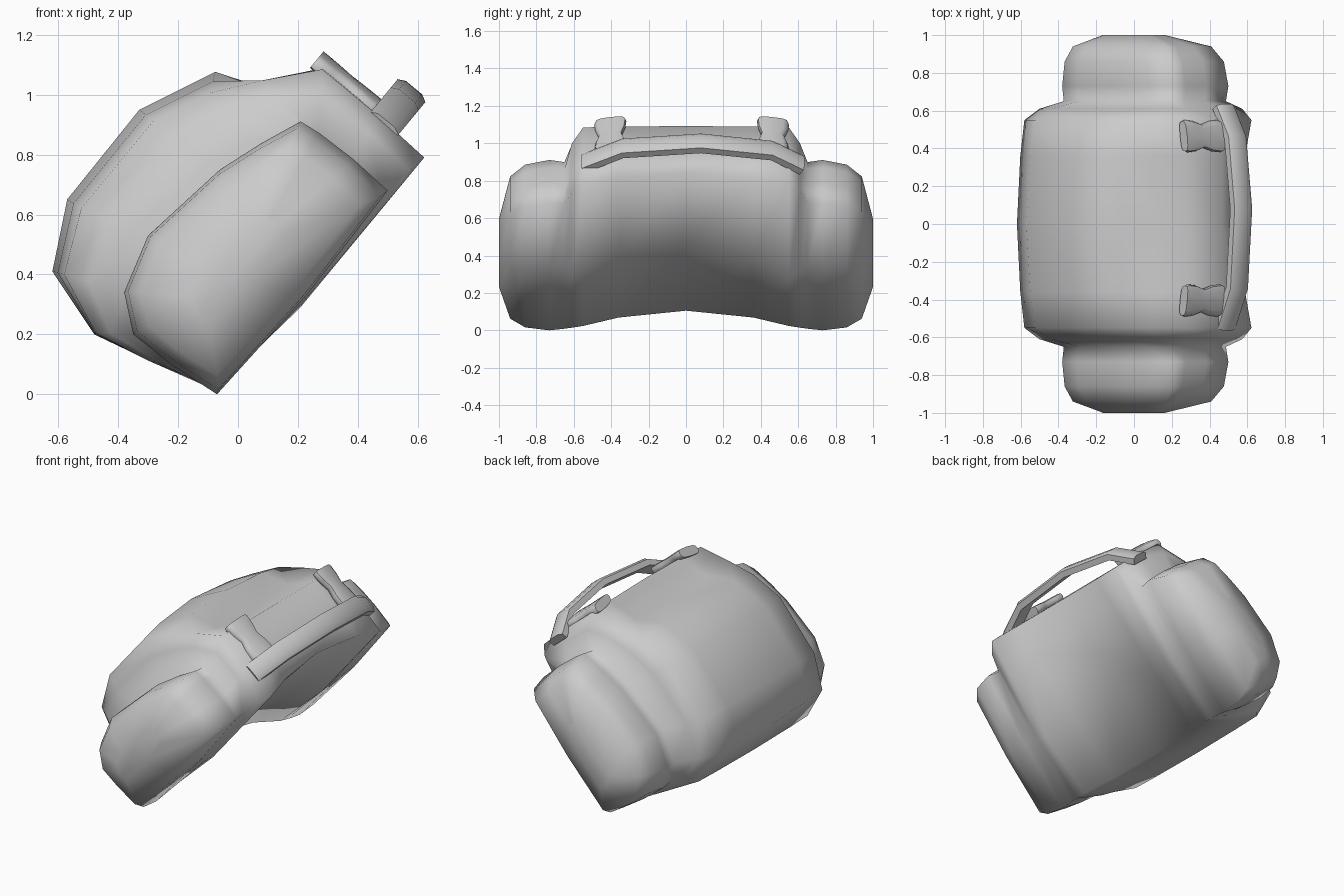
import bpy, bmesh, math
from mathutils import Vector

if "Cube" in bpy.data.objects:
    bpy.data.objects.remove(bpy.data.objects["Cube"], do_unlink=True)

grey = bpy.data.materials.new("light_grey")
grey.use_nodes = True
grey.diffuse_color = (0.6, 0.6, 0.6, 1)
grey.node_tree.nodes["Principled BSDF"].inputs["Base Color"].default_value = (0.6, 0.6, 0.6, 1)

# The bag leans: u runs up its back panel, w runs out through its thickness
U = Vector((0.637, 0, 0.771))
W = Vector((-0.771, 0, 0.637))
ORIGIN = Vector((-0.07, 0, 0))


def place(u, w, y):
    return ORIGIN + U * u + W * w + Vector((0, y, 0))


def loft(name, rings, angle):
    """Skin closed rings of (u, w, y) points and cap both ends."""
    bm = bmesh.new()
    loops = [[bm.verts.new(place(*p)) for p in ring] for ring in rings]
    n = len(loops[0])
    for a, b in zip(loops, loops[1:]):
        for i in range(n):
            j = (i + 1) % n
            bm.faces.new((a[i], a[j], b[j], b[i]))
    bm.faces.new(loops[0])
    bm.faces.new(loops[-1])
    bmesh.ops.recalc_face_normals(bm, faces=bm.faces)
    me = bpy.data.meshes.new(name)
    bm.to_mesh(me)
    bm.free()
    me.materials.append(grey)
    ob = bpy.data.objects.new(name, me)
    bpy.context.collection.objects.link(ob)
    bpy.ops.object.select_all(action="DESELECT")
    ob.select_set(True)
    bpy.context.view_layer.objects.active = ob
    bpy.ops.object.shade_smooth_by_angle(angle=math.radians(angle))


def mix(a, b, t):
    return [(p[0] + (q[0] - p[0]) * t, p[1] + (q[1] - p[1]) * t) for p, q in zip(a, b)]


def shrink(prof, su, sw):
    return [(0.3 + (u - 0.3) * su, 0.22 + (w - 0.22) * sw) for u, w in prof]


# Bag profiles: at the middle, near the sides of the main body, and of the side pockets
middle = [(0.0, 0.165), (0.5, 0.13), (1.05, 0.05), (1.06, 0.18), (1.07, 0.42), (0.885, 0.49),
          (0.826, 0.69), (0.567, 0.805), (0.183, 0.80), (-0.034, 0.685), (-0.107, 0.443), (-0.07, 0.3)]
side = [(0.01, 0.025), (0.4, -0.03), (1.05, -0.03), (1.06, 0.18), (1.06, 0.42), (0.905, 0.55),
        (0.76, 0.66), (0.568, 0.745), (0.19, 0.745), (-0.017, 0.648), (-0.10, 0.443), (-0.06, 0.25)]
pocket = [(0.0, 0.0), (0.45, -0.02), (0.887, -0.006), (0.895, 0.15), (0.89, 0.29), (0.88, 0.365),
          (0.74, 0.42), (0.585, 0.47), (0.262, 0.515), (0.065, 0.456), (-0.024, 0.343), (-0.02, 0.17)]

# Main body and side pockets in one skin, mirrored front to back
half = [(0.0, middle), (0.36, mix(middle, side, 0.45)), (0.55, side),
        (0.61, mix(side, pocket, 0.4)), (0.65, shrink(pocket, 0.98, 0.97)), (0.73, pocket),
        (0.86, shrink(pocket, 0.95, 0.97)), (0.94, shrink(pocket, 0.84, 0.82)),
        (1.0, shrink(pocket, 0.45, 0.25))]
stations = [(-y, p) for y, p in reversed(half[1:])] + half
loft("bag_body", [[(u, w, y) for u, w in p] for y, p in stations], 100)

# Strap buckles: rounded pads pinched at the middle
for yc, sgn, name in ((0.465, 1, "back_buckle"), (-0.405, -1, "front_buckle")):
    rings = []
    for w, r in ((0.455, 0.08), (0.44, 0.086), (0.385, 0.08), (0.33, 0.062),
                 (0.275, 0.08), (0.215, 0.086), (0.20, 0.08)):
        ring = []
        for k in range(12):
            c, s = math.cos(math.tau * k / 12), math.sin(math.tau * k / 12)
            dy = r * math.copysign(abs(c) ** 0.6, c)
            du = 0.03 * math.copysign(abs(s) ** 0.6, s)
            ring.append((1.073 + du - sgn * dy * 0.15, w, yc + dy))
        rings.append(ring)
    loft(name, rings, 50)

# Carry handle: a flat band with a bevelled top, arched over the top edge
path = [(-0.55, 1.04), (-0.34, 1.145), (0.08, 1.18), (0.46, 1.13), (0.62, 1.03)]
section = [(0.06, -0.022), (0.06, 0.015), (0.035, 0.028), (-0.035, 0.028), (-0.06, 0.015), (-0.06, -0.022)]
rings = []
for i, (y, u) in enumerate(path):
    y0, u0 = path[max(i - 1, 0)]
    y1, u1 = path[min(i + 1, len(path) - 1)]
    length = math.hypot(y1 - y0, u1 - u0)
    ny, nu = -(u1 - u0) / length, (y1 - y0) / length
    rings.append([(u + nu * t, 0.145 + dw, y + ny * t) for dw, t in section])
loft("carry_handle", rings, 50)
